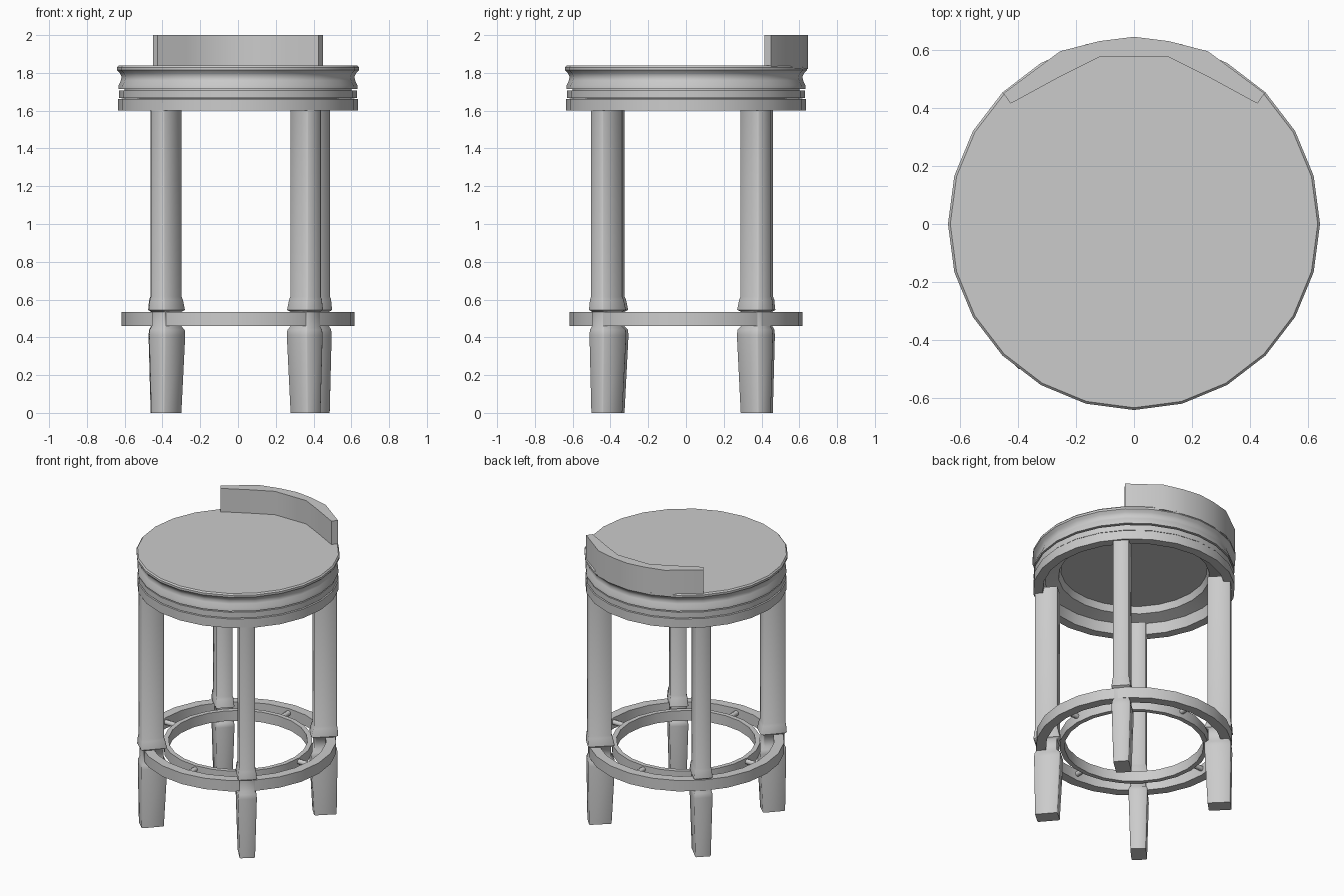
import bpy, bmesh, math
from mathutils import Vector, Matrix

old = bpy.data.objects.get("Cube")
if old:
    bpy.data.objects.remove(old, do_unlink=True)

grey = bpy.data.materials.new("plain grey")
grey.use_nodes = True
COLOUR = (0.6, 0.6, 0.6, 1)
grey.diffuse_color = COLOUR
grey.node_tree.nodes["Principled BSDF"].inputs["Base Color"].default_value = COLOUR


def finish(name, bm, angle=40):
    bmesh.ops.remove_doubles(bm, verts=bm.verts, dist=0.0005)
    bmesh.ops.recalc_face_normals(bm, faces=bm.faces)
    mesh = bpy.data.meshes.new(name)
    bm.to_mesh(mesh)
    bm.free()
    mesh.materials.append(grey)
    obj = bpy.data.objects.new(name, mesh)
    bpy.context.collection.objects.link(obj)
    bpy.ops.object.select_all(action='DESELECT')
    obj.select_set(True)
    bpy.context.view_layer.objects.active = obj
    bpy.ops.object.shade_smooth_by_angle(angle=math.radians(angle))


def lathe(name, profile, closed=False):
    """Spin an (r, z) profile about the z axis."""
    bm = bmesh.new()
    vs = [bm.verts.new((0, r, z)) for r, z in profile]
    pairs = list(zip(vs, vs[1:])) + ([(vs[-1], vs[0])] if closed else [])
    edges = [bm.edges.new(p) for p in pairs]
    bmesh.ops.spin(bm, geom=vs + edges, cent=(0, 0, 0), axis=(0, 0, 1),
                   angle=math.tau, steps=24, use_merge=True)
    finish(name, bm)


def band(name, r_in, r_out, z0, z1):
    lathe(name, [(r_in, z0), (r_out, z0), (r_out, z1), (r_in, z1)], closed=True)


def loft(name, sections):
    """Skin a list of equal-length point rings and cap both ends."""
    bm = bmesh.new()
    rings = [[bm.verts.new(p) for p in s] for s in sections]
    for a, b in zip(rings, rings[1:]):
        for i in range(len(a)):
            j = (i + 1) % len(a)
            bm.faces.new((a[i], a[j], b[j], b[i]))
    bm.faces.new(rings[0])
    bm.faces.new(rings[-1])
    finish(name, bm, 50)


# Seat: cushion with a softly waisted edge, then a trim band and an open apron
lathe("seat_cushion", [(0, 1.76), (0.56, 1.76), (0.56, 1.715), (0.634, 1.715),
                       (0.632, 1.735), (0.62, 1.76), (0.616, 1.78), (0.626, 1.80),
                       (0.641, 1.815), (0.641, 1.829), (0.633, 1.838), (0, 1.838)],
      closed=True)
band("seat_trim", 0.57, 0.63, 1.667, 1.706)
lathe("seat_apron", [(0, 1.74), (0.46, 1.74), (0.475, 1.695), (0.56, 1.67),
                     (0.575, 1.60), (0.635, 1.60), (0.635, 1.662), (0.60, 1.664),
                     (0.60, 1.716)])

# Backrest: curved wall, inner face flatter than the outer
inner = [(0.425, 0.415), (0.265, 0.502), (0.12, 0.575)]
outer = [(0.45, 0.45), (0.255, 0.595), (0.12, 0.63)]
inner += [(0, 0.575)] + [(-x, y) for x, y in reversed(inner)]
outer += [(0, 0.645)] + [(-x, y) for x, y in reversed(outer)]
loft("backrest", [[(*a, 1.82), (*b, 1.82), (*b, 2.0), (*a, 2.0)]
                  for a, b in zip(inner, outer)])

# Legs: radial rectangles whose foot and collar flare mostly inwards and sideways
# Each level: height, then outward, inward and sideways scale
leg_levels = [(0, 0.98, 1.0, 0.98), (0.41, 1.05, 1.28, 1.2), (0.44, 1.03, 1.25, 1.15),
              (0.46, 0.9, 0.95, 1.0), (0.535, 0.9, 0.95, 1.0), (0.545, 1.1, 1.25, 1.2),
              (0.60, 1.05, 1.08, 1.1), (0.615, 1, 1, 1), (1.64, 1, 1, 1)]
legs = {"front_right_leg": (-0.38, -0.407), "front_left_leg": (0.358, -0.42),
        "back_left_leg": (0.405, 0.37), "back_right_leg": (-0.383, 0.38)}
half_r, half_t, cut = 0.072, 0.05, 0.007
outline = [(half_r, half_t - cut), (half_r - cut, half_t)]
outline += [(-x, y) for x, y in reversed(outline)]
outline += [(-x, -y) for x, y in outline]
for name, (x, y) in legs.items():
    place = Matrix.Translation((x, y, 0)) @ Matrix.Rotation(math.atan2(y, x), 4, 'Z')
    loft(name, [[place @ Vector((u * (out if u > 0 else into), v * side, z))
                 for u, v in outline] for z, out, into, side in leg_levels])

# Footrest: wide outer ring, slim inner ring and four pegs between them
band("footrest_outer_ring", 0.555, 0.618, 0.46, 0.535)
band("footrest_inner_ring", 0.437, 0.468, 0.46, 0.53)
for i, side in enumerate(("left", "back", "right", "front")):
    bm = bmesh.new()
    bmesh.ops.create_cone(bm, cap_ends=True, segments=8, radius1=0.017, radius2=0.017,
                          depth=0.11,
                          matrix=Matrix.Rotation(i * math.pi / 2, 4, 'Z')
                          @ Matrix.Translation((0.51, 0, 0.505))
                          @ Matrix.Rotation(math.pi / 2, 4, 'Y'))
    finish(side + "_footrest_peg", bm, 50)
